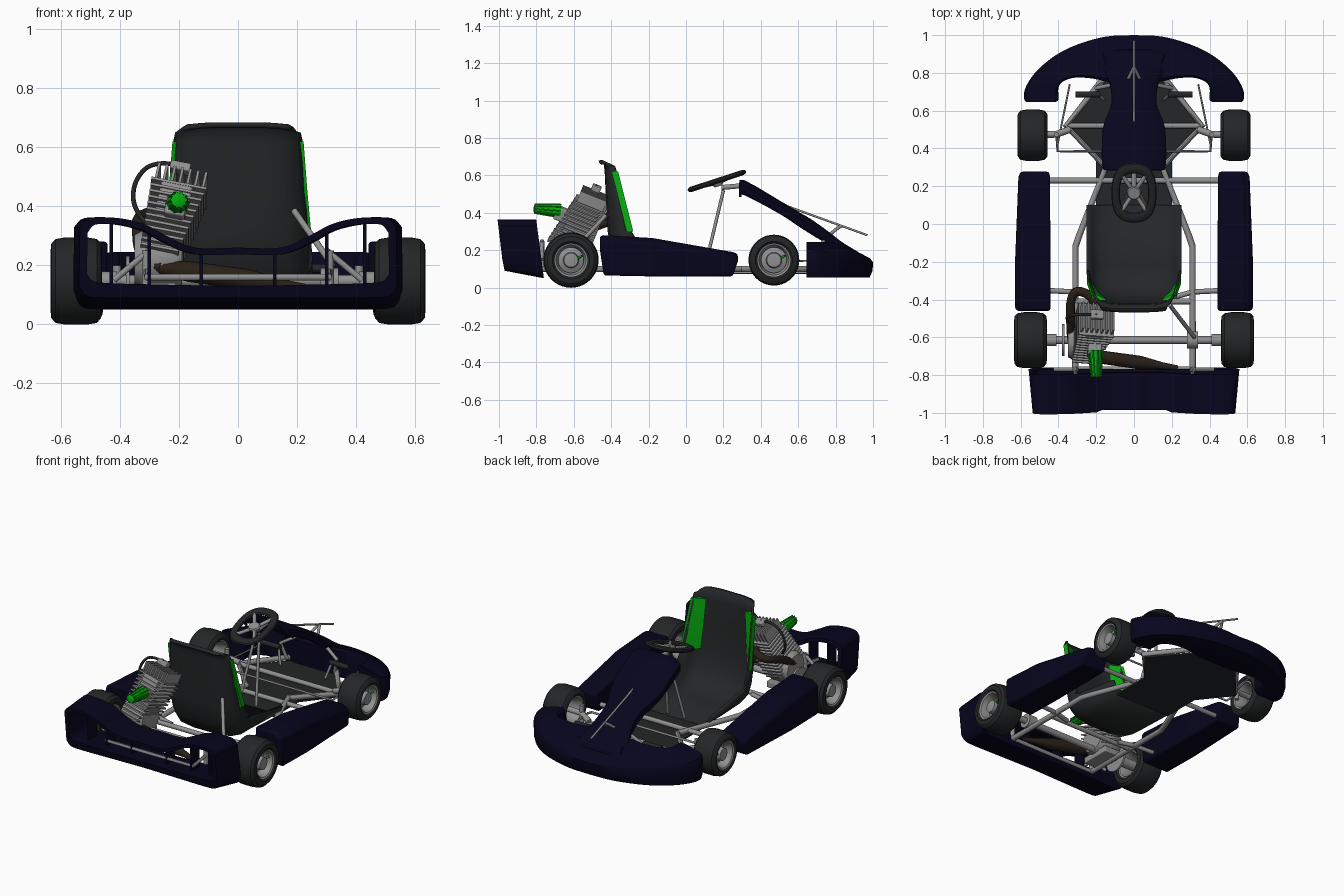
import bpy, bmesh, math
from mathutils import Vector, Matrix

if "Cube" in bpy.data.objects:
    bpy.data.objects.remove(bpy.data.objects["Cube"])

def mat(name, rgb):
    m = bpy.data.materials.new(name)
    m.diffuse_color = (*rgb, 1)
    m.use_nodes = True
    m.node_tree.nodes["Principled BSDF"].inputs["Base Color"].default_value = m.diffuse_color
    return m

NAVY = mat("navy", (0.002, 0.0015, 0.012))
BLACK = mat("black", (0.017, 0.019, 0.02))
GREEN = mat("green", (0.002, 0.4, 0.005))
BROWN = mat("brown", (0.022, 0.014, 0.009))
GREY = mat("grey", (0.28, 0.28, 0.28))
SIDES = ((1, "right"), (-1, "left"))

def finish(name, bm, m=None, bevel=0, solid=0, angle=35):
    bmesh.ops.recalc_face_normals(bm, faces=bm.faces)
    me = bpy.data.meshes.new(name)
    bm.to_mesh(me); bm.free()
    ob = bpy.data.objects.new(name, me)
    bpy.context.collection.objects.link(ob)
    me.materials.append(m or GREY)
    if solid:
        s = ob.modifiers.new("solid", 'SOLIDIFY'); s.thickness = solid; s.offset = 0
    if bevel:
        b = ob.modifiers.new("bevel", 'BEVEL'); b.width = bevel; b.segments = 3; b.limit_method = 'ANGLE'
    shade(ob, angle)
    return ob

def shade(ob, angle):
    bpy.ops.object.select_all(action='DESELECT')
    ob.select_set(True); bpy.context.view_layer.objects.active = ob
    if ob.type == 'CURVE': bpy.ops.object.convert(target='MESH')
    bpy.ops.object.shade_smooth_by_angle(angle=math.radians(angle))

def loft(name, secs, m=None, closed=True, caps=True, loop=False, **kw):
    bm = bmesh.new()
    R = [[bm.verts.new(p) for p in s] for s in secs]
    n, k = len(R[0]), len(R)
    for i in range(k if loop else k - 1):
        a, b = R[i], R[(i + 1) % k]
        for j in range(n if closed else n - 1):
            bm.faces.new((a[j], a[(j + 1) % n], b[(j + 1) % n], b[j]))
    if caps and closed and not loop:
        bm.faces.new(R[0]); bm.faces.new(R[-1])
    return finish(name, bm, m, **kw)

def smooth(P, n=4):
    # Catmull-Rom resampling of a list of tuples
    P = [Vector(p) for p in P]
    Q = [2 * P[0] - P[1]] + P + [2 * P[-1] - P[-2]]
    out = []
    for i in range(1, len(Q) - 2):
        a, b, c, d = Q[i - 1:i + 3]
        for k in range(n):
            t = k / n
            out.append(.5 * (2 * b + (c - a) * t + (2 * a - 5 * b + 4 * c - d) * t * t + (3 * b - a - 3 * c + d) * t ** 3))
    return [tuple(v) for v in out + [P[-1]]]

def tube(name, pts, r=0.015, m=None):
    cu = bpy.data.curves.new(name, 'CURVE'); cu.dimensions = '3D'
    cu.bevel_depth = r; cu.bevel_resolution = 3; cu.use_fill_caps = True
    sp = cu.splines.new('POLY'); sp.points.add(len(pts) - 1)
    for p, q in zip(sp.points, pts): p.co = (*q, 1)
    cu.materials.append(m or GREY)
    ob = bpy.data.objects.new(name, cu)
    bpy.context.collection.objects.link(ob)
    shade(ob, 40)

def lathe(name, prof, c, direction, m=None, n=40, caps=True):
    # profile points are (distance along the axis, radius)
    q = Vector(direction).to_track_quat('Z', 'Y')
    secs = [[Vector(c) + q @ Vector((r * math.cos(2 * math.pi * k / n), r * math.sin(2 * math.pi * k / n), t))
             for k in range(n)] for t, r in prof]
    return loft(name, secs, m, caps=caps)

def box(name, c, size, m=None, rot=None, bevel=0):
    bm = bmesh.new()
    M = Matrix.Translation(c) @ (rot or Matrix()) @ Matrix.Diagonal((*size, 1))
    bmesh.ops.create_cube(bm, size=1, matrix=M)
    return finish(name, bm, m, bevel=bevel)

# wheels
for s, sd in SIDES:
    for end, y, R, xc, h in (("rear", -.615, .148, .548, .087), ("front", .47, .136, .537, .08)):
        c, d = (s * xc, y, .147), (s, 0, 0)
        lathe(f"{end}_tyre_{sd}", [(-h * .8, .083), (-h, .1), (-h * .97, R - .022), (-h * .8, R - .006), (-h * .4, R), (h * .4, R),
              (h * .8, R - .006), (h * .97, R - .022), (h, .1), (h * .8, .083), (0, .078), (-h * .8, .083)], c, d, BLACK, caps=False)
        lathe(f"{end}_rim_{sd}", [(-h * .9, .088), (-h * .88, .08), (-h * .5, .068), (h * .4, .068), (h * .85, .08), (h * .9, .088)], c, d, caps=False)
        lathe(f"{end}_rim_disc_{sd}", [(h * .2, .07), (h * .3, .05), (h * .35, .042), (h * .75, .038), (h * .78, .015)], c, d)
        tube(f"{end}_valve_{sd}", [(s * (xc + h * .5), y + .03, .155), (s * (xc + h * .7), y + .06, .17)], .006, GREEN)

# rear bumper: a hollow ring with slanted ends, underside rising to the back
outer = [(0, .26), (.15, .26), (.25, .3), (.33, .34), (.42, .36), (.52, .36), (.555, .33), (.558, .12), (.53, .06), (.45, .05), (0, .05)]
inner = [(0, .237), (.15, .237), (.25, .274), (.33, .317), (.42, .338), (.5, .338), (.528, .31), (.53, .17), (.5, .14), (.42, .13), (0, .115)]
def bump(p, back):
    x, z = p
    if not back: return (x, -.76 - .13 * (z - .05), z)
    return (x * .965, -.96 - .12 * (z - .05) - .01 * (abs(x) > .2), z + .04 * max(0, 1 - (z - .05) / .1))
def full(p):
    p = smooth(p[:7]) + smooth(p[7:10]) + p[10:]
    return p + [(-x, z) for x, z in p[-2:0:-1]]
loft("rear_bumper", [[bump(o, 0), bump(o, 1), bump(i, 1), bump(i, 0)] for o, i in zip(full(outer), full(inner))],
     NAVY, loop=True, angle=40)
for s, sd in SIDES:
    for x, t in ((.43, .345), (.3, .305), (.125, .245)):
        box(f"bumper_bar_{sd}", (s * x, -.87, (.1 + t) / 2), (.012, .08, t - .1), NAVY)

# side pods
for s, sd in SIDES:
    pod = [(-.46, .445, .622, .2, .275), (-.44, .442, .63, .065, .28), (-.18, .442, .629, .06, .265),
           (.25, .445, .612, .06, .19), (.277, .45, .6, .14, .18)]
    loft(f"side_pod_{sd}", [[(s * a, y, b), (s * o, y, b), (s * o, y, t - .03), (s * (o - .04), y, t), (s * a, y, t)]
         for y, a, o, b, t in pod], NAVY, bevel=.012)

# front bumper crescent: outer x, y, inner x, y and station number
half = smooth([(0, 1, 0, .75, 0), (.15, .992, .12, .75, 1), (.3, .95, .22, .77, 2), (.42, .89, .31, .775, 3), (.52, .805, .375, .755, 4),
               (.575, .72, .4, .72, 5), (.582, .665, .4, .66, 6), (.57, .645, .415, .645, 7)])
def nose(s, xo, yo, xi, yi, k):
    f = lambda t, z: (s * (xo + (xi - xo) * t), yo + (yi - yo) * t, z)
    return [f(.07, .055), f(.01, .09), f(0, .135 + .008 * k), f(.05, .15 + .009 * k), f(.25, .178 + .006 * k),
            f(.6, .216 + .003 * k), f(.93, .245), f(1, .232), f(1, .07), f(.9, .055)]
loft("front_bumper", [nose(-1, *h) for h in half[:0:-1]] + [nose(1, *h) for h in half], NAVY, angle=40)

# front fairing panel
fair = smooth([(.29, .545, .14, .06), (.31, .565, .163, .07), (.5, .455, .16, .06), (.6, .395, .125, .065),
               (.66, .36, .112, .07), (.75, .297, .125, .06), (.83, .235, .16, .04), (.92, .18, .2, .03)], 3)
loft("front_fairing", [[(-w, y, z - d), (-w, y, z - .025), (-w + .03, y, z), (0, y, z + .004), (w - .03, y, z), (w, y, z - .025), (w, y, z - d)]
     for y, z, w, d in fair], NAVY, closed=False, solid=.012, angle=40)
tube("nose_rod", [(0, .5, .45), (0, .97, .28)], .006)
for s, sd in SIDES:
    tube(f"nose_rod_fork_{sd}", [(0, .83, .33), (s * .015, .8, .31), (s * .032, .765, .28)], .009)

# seat shell: (y, z, half width, wing dy, wing dz)
rows = [(-.465, .672, .165, .01, -.01), (-.45, .677, .19, .03, -.015), (-.433, .66, .207, .05, -.01), (-.428, .62, .213, .055, 0),
        (-.42, .45, .226, .09, 0), (-.412, .3, .24, .12, 0), (-.39, .18, .245, .14, .05), (-.33, .095, .245, .07, .12),
        (-.22, .067, .245, 0, .13), (.1, .08, .245, 0, .07)]
def seat_row(y, z, w, dy, dz):
    h = [(w, 1), (w - .02, .4), (w - .07, .08), (.08, 0)]
    return [(x, y + dy * k, z + dz * k) for x, k in h] + [(-x, y + dy * k, z + dz * k) for x, k in h[::-1]]
loft("seat", [seat_row(*r) for r in rows], BLACK, closed=False, solid=.014, angle=50)
for s, sd in SIDES:
    loft(f"seat_bolster_{sd}", [[(s * (w + .009), y + dy - .025, z), (s * (w + .008), y + dy + .01, z), (s * (w - .075), y + .025, z),
          (s * (w - .035), y + dy * .35 + .004, z), (s * (w - .01), y + dy * .7, z)] for y, z, w, dy, dz in rows[3:6]], GREEN)

# floor pan
fp = [(.16, .76), (.36, .53), (.2, .33), (.2, .08)]
pts = fp + [(-x, y) for x, y in fp[::-1]]
loft("floor_pan", [[(x, y, z) for x, y in pts] for z in (.072, .082)], BLACK)

# chassis tubes
Z = .1
for s, sd in SIDES:
    T = lambda n, p, r=.015, m=None: tube(f"{n}_{sd}", [(s * x, y, z) for x, y, z in p], r, m)
    T("main_rail", [(.31, -.78, Z), (.31, -.12, Z), (.29, -.06, Z), (.15, .3, Z), (.36, .52, Z), (.17, .76, Z), (.15, .85, Z)], .017)
    T("pod_tube_rear", [(.2, -.39, Z), (.31, -.36, Z), (.5, -.35, Z)], .014)
    T("pod_tube_front", [(0, .23, Z), (.5, .23, Z)], .015)
    T("rear_upright", [(.31, -.77, .09), (.31, -.77, .25)])
    T("rear_brace", [(.3, -.77, .25), (.42, -.77, .15)], .011)
    T("bumper_tube", [(.31, -.77, .18), (.31, -.9, .16), (0, -.9, .16)], .011)
    T("steering_support", [(.012, .2, .52), (.06, .1, .1)], .009)
    T("kingpin", [(.41, .475, .09), (.41, .475, .2)], .014)
    T("stub_axle", [(.34, .5, .12), (.41, .475, .145), (.54, .47, .147)], .018)
    T("steering_arm", [(.41, .475, .13), (.405, .385, .12), (0, .385, .12)], .007)
    T("brake_rod", [(.405, .42, .13), (.34, .74, .15)], .005)
    T("nose_tube", [(.17, .74, Z), (.2, .72, .2), (.1, .74, .26)], .011)
    T("pedal", [(.18, .685, .19), (.31, .685, .19)], .016, BLACK)
    T("pedal_arm", [(.19, .685, .19), (.16, .66, .09)], .008)
    lathe(f"axle_bearing_{sd}", [(-.03, .02), (-.03, .045), (.03, .045), (.03, .02)], (s * .31, -.615, .147), (1, 0, 0), n=24)
    lathe(f"wheel_hub_{sd}", [(-.05, .02), (-.05, .032), (.1, .032), (.1, .02)], (s * .46, -.615, .147), (s, 0, 0), n=24)
tube("seat_stay", [(.19, -.43, .385), (.32, -.6, .2)], .011)
tube("rear_cross_tube", [(-.31, -.77, Z), (.31, -.77, Z)])
tube("mid_cross_tube", [(-.31, -.41, Z), (.31, -.41, Z)])
tube("front_cross_tube", [(-.36, .52, Z), (.36, .52, Z)])
tube("rear_axle", [(-.56, -.615, .147), (.56, -.615, .147)], .021)
lathe("brake_disc", [(0, .02), (0, .085), (.012, .085), (.012, .02)], (-.38, -.615, .147), (1, 0, 0), n=32)

# steering wheel
tilt = Matrix.Rotation(math.radians(18), 4, 'X')
cen = Vector((0, .165, .57))
def rim_ring(a):
    d = Vector((math.cos(a), math.sin(a), 0))
    e = 1 / (abs(d.x) ** 2.6 + abs(d.y) ** 2.6) ** (1 / 2.6)
    return [cen + tilt @ Vector((e * d.x * (.097 + .022 * math.cos(b)), e * d.y * (.137 + .028 * math.cos(b)), .015 * math.sin(b)))
            for b in [k * math.pi / 5 for k in range(10)]]
loft("steering_wheel", [rim_ring(k * math.pi / 20) for k in range(40)], BLACK, loop=True)
for a in (50, 130, 230, 310):
    d = Vector((.1 * math.cos(math.radians(a)), .13 * math.sin(math.radians(a)), 0))
    tube("wheel_spoke", [cen + tilt @ Vector((0, 0, -.01)), cen + tilt @ d], .011)
lathe("wheel_hub_plate", [(-.03, .022), (0, .038), (.008, .032)], cen, tilt @ Vector((0, 0, 1)), n=20)
tube("column_bracket", [(0, .19, .535), (0, .3, .545)], .014)

# engine: leaning stack of cooling fins on a crankcase
lo, hi = Vector((-.265, -.63, .22)), Vector((-.2, -.51, .445))
rot = Matrix.Rotation(math.radians(-22), 4, 'X') @ Matrix.Rotation(math.radians(12), 4, 'Y')
for i in range(12):
    t = i / 11
    box("cooling_fin", lo.lerp(hi, t), (.13 + .06 * t, .23 - .05 * t, .009), rot=rot)
box("cylinder_core", (lo + hi) / 2, (.11, .15, .27), rot=rot, bevel=.01)
for i in range(7):
    box("head_fin", hi + rot @ Vector((-.081 + .027 * i, 0, .03)), (.009, .15, .07), rot=rot)
box("spark_cap", (-.195, -.48, .53), (.07, .05, .03), rot=rot, bevel=.006)
lathe("crankcase", [(-.08, .03), (-.08, .085), (-.05, .1), (.05, .1), (.08, .085), (.08, .03)], (-.27, -.62, .22), (1, 0, 0), n=28)
box("engine_mount", (-.27, -.62, .12), (.12, .2, .04), bevel=.005)
box("carburettor", (-.21, -.66, .39), (.07, .08, .07), rot=rot, bevel=.008)
lathe("air_filter", [(0, .02), (0, .038), (.14, .025), (.145, .012)], (-.205, -.67, .41), (.03, -1, .08), GREEN, n=20)
for k in range(10):
    a = k * math.pi / 5
    tube("filter_rib", [(-.205 + .038 * math.cos(a), -.67, .41 + .038 * math.sin(a)), (-.2 + .025 * math.cos(a), -.81, .422 + .025 * math.sin(a))], .004, GREEN)

# exhaust, muffler and ignition cable
tube("exhaust_pipe", smooth([(-.2, -.42, .38), (-.25, -.37, .38), (-.31, -.36, .37), (-.335, -.42, .35), (-.335, -.52, .31),
     (-.33, -.6, .26), (-.31, -.68, .215), (-.26, -.7, .195)]), .024, BROWN)
lathe("muffler", [(0, .015), (0, .024), (.12, .035), (.32, .036), (.44, .018), (.52, .013), (.52, .005)], (-.28, -.69, .195), (1, -.14, -.14), BROWN, n=24)
tube("ignition_cable", smooth([(-.195, -.48, .54), (-.26, -.48, .545), (-.31, -.48, .53), (-.345, -.49, .485), (-.355, -.5, .43), (-.34, -.52, .38), (-.3, -.55, .33)]), .008, BLACK)
